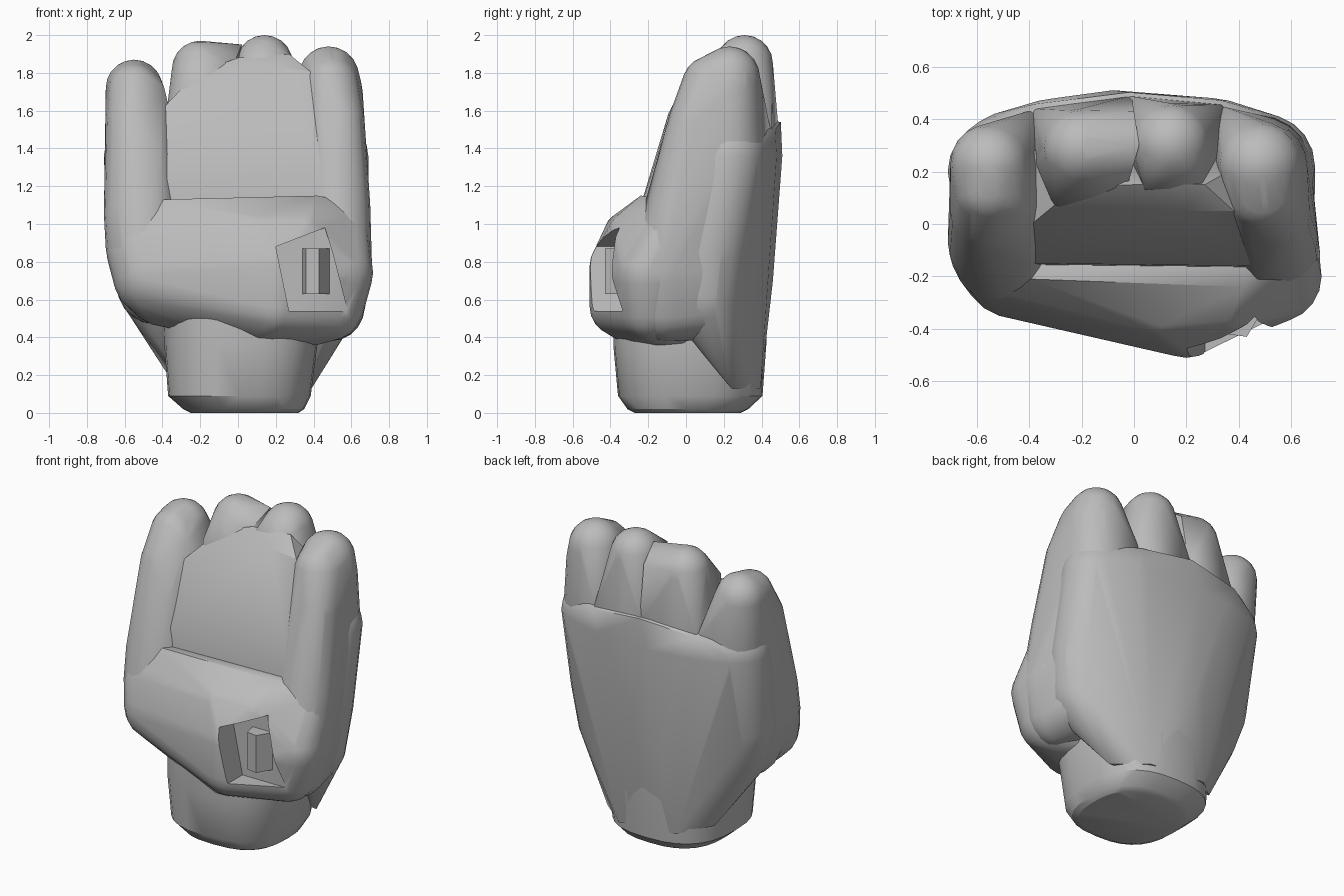
import bpy, bmesh, math

grey = bpy.data.materials.new("plain grey")
grey.diffuse_color = (0.5, 0.5, 0.5, 1)


def ball(x, y, z, r):
    """Points of a sphere."""
    pts = [(x, y, z + r), (x, y, z - r)]
    for i in range(1, 10):
        a = math.pi * i / 10
        for j in range(20):
            b = math.tau * j / 20
            pts.append((x + r * math.sin(a) * math.cos(b),
                        y + r * math.sin(a) * math.sin(b), z + r * math.cos(a)))
    return pts


def ring(z, x0, x1, y0, y1, e=2.6, n=28):
    """Points of a rounded-square section at height z."""
    pts = []
    for i in range(n):
        c, s = math.cos(math.tau * i / n), math.sin(math.tau * i / n)
        pts.append(((x0 + x1) / 2 + (x1 - x0) / 2 * math.copysign(abs(c) ** (2 / e), c),
                    (y0 + y1) / 2 + (y1 - y0) / 2 * math.copysign(abs(s) ** (2 / e), s), z))
    return pts


def hull(name, balls=(), points=()):
    """Convex skin stretched over spheres and corner points."""
    bm = bmesh.new()
    for b in balls:
        for p in ball(*b):
            bm.verts.new(p)
    for p in points:
        bm.verts.new(p)
    bmesh.ops.remove_doubles(bm, verts=bm.verts[:], dist=0.0005)
    bmesh.ops.convex_hull(bm, input=bm.verts[:])
    bmesh.ops.delete(bm, geom=[v for v in bm.verts if not v.link_faces], context='VERTS')
    bmesh.ops.recalc_face_normals(bm, faces=bm.faces[:])
    me = bpy.data.meshes.new(name)
    bm.to_mesh(me)
    bm.free()
    me.materials.append(grey)
    ob = bpy.data.objects.new(name, me)
    bpy.context.collection.objects.link(ob)
    return ob


def activate(ob):
    bpy.ops.object.select_all(action='DESELECT')
    ob.select_set(True)
    bpy.context.view_layer.objects.active = ob


parts = []

# Wrist stump with a bevelled foot
parts.append(hull("wrist", points=ring(0, -0.25, 0.32, -0.27, 0.29)
                  + ring(0.02, -0.29, 0.35, -0.31, 0.33)
                  + ring(0.09, -0.37, 0.385, -0.36, 0.405)
                  + ring(0.36, -0.39, 0.42, -0.385, 0.425)
                  + ring(0.5, -0.39, 0.42, -0.385, 0.43)))

# Back of the hand, tapering down into the wrist
parts.append(hull("hand_back", [
    (-0.51, 0.2, 1.36, 0.2), (-0.47, 0.23, 1.36, 0.2), (-0.3, 0.28, 1.36, 0.2),
    (-0.08, 0.3, 1.36, 0.21), (0.3, 0.28, 1.36, 0.2), (0.49, 0.22, 1.36, 0.2),
    (-0.48, 0.12, 0.85, 0.21), (-0.43, 0.1, 0.66, 0.2), (-0.08, 0.25, 0.7, 0.21),
    (0.48, 0.12, 0.85, 0.21), (0.46, 0.1, 0.62, 0.2)],
    [(-0.39, 0.1, 0.32), (-0.37, 0.24, 0.2), (0.39, 0.24, 0.13), (0.42, 0.1, 0.3),
     (0.2, 0.395, 0.13), (-0.2, 0.39, 0.16), (-0.38, 0.457, 1.5), (0.33, 0.472, 1.5),
     (-0.02, 0.502, 1.54)]))

# Outer fingers, running down both sides of the palm into the hand
parts.append(hull("left_outer_finger", [
    (-0.55, 0.23, 1.72, 0.15), (-0.55, 0.14, 1.71, 0.14), (-0.55, 0.05, 1.54, 0.15),
    (-0.54, -0.07, 1.05, 0.17), (-0.5, 0.2, 1.36, 0.19), (-0.5, -0.1, 0.87, 0.2),
    (-0.44, 0.0, 0.67, 0.2), (-0.47, 0.1, 0.83, 0.2)],
    [(-0.39, 0.03, 1.72), (-0.39, -0.08, 1.5), (-0.41, -0.14, 1.4), (-0.39, -0.21, 1.12),
     (-0.37, 0.44, 1.46)]))
parts.append(hull("right_outer_finger", [
    (0.48, 0.23, 1.78, 0.16), (0.49, 0.22, 1.7, 0.17), (0.49, 0.13, 1.74, 0.15),
    (0.54, 0.04, 1.55, 0.13), (0.55, -0.05, 1.1, 0.15), (0.48, 0.22, 1.38, 0.195),
    (0.54, -0.12, 0.75, 0.17), (0.49, -0.11, 0.56, 0.18), (0.47, 0.1, 0.75, 0.2),
    (0.46, 0.08, 0.58, 0.18)],
    [(0.53, -0.05, 1.65), (0.52, -0.13, 1.4), (0.47, -0.22, 1.1), (0.42, 0.08, 0.38),
     (0.32, 0.455, 1.46)]))

# Middle fingers, widening into the back of the hand
parts.append(hull("left_middle_finger", [
    (-0.2, 0.29, 1.82, 0.15), (-0.2, 0.28, 1.3, 0.2)],
    [(0.02, 0.3, 1.95), (0.0, 0.43, 1.86), (-0.3, 0.07, 1.74),
     (-0.22, 0.05, 1.63), (-0.03, 0.13, 1.83),
     (-0.39, 0.44, 1.46), (-0.01, 0.49, 1.5), (-0.39, 0.2, 1.5)]))
parts.append(hull("right_middle_finger", [
    (0.14, 0.31, 1.85, 0.15), (0.15, 0.28, 1.3, 0.2)],
    [(0.04, 0.13, 1.88), (0.26, 0.14, 1.88),
     (-0.03, 0.49, 1.5), (0.35, 0.455, 1.46), (0.35, 0.25, 1.5)]))

# Flat sloping palm
parts.append(hull("palm", points=[
    (-0.39, 0.0, 1.62), (-0.23, 0.03, 1.63), (0.2, 0.05, 1.83), (0.38, 0.05, 1.81),
    (0.53, 0.0, 1.66), (0.47, -0.16, 1.24), (-0.39, -0.15, 1.24),
    (-0.22, 0.14, 1.8), (0.0, 0.15, 1.88), (0.27, 0.15, 1.9),
    (-0.39, 0.28, 1.62), (0.5, 0.28, 1.62), (-0.39, 0.25, 1.0), (0.47, 0.25, 1.0),
    (-0.39, -0.16, 1.0), (0.47, -0.17, 1.0)]))

# Bulging heel of the hand
heel = hull("palm_heel", [
    (-0.5, -0.1, 0.87, 0.2), (-0.45, -0.15, 0.72, 0.21), (-0.4, -0.12, 0.65, 0.19),
    (0.5, -0.05, 0.78, 0.2), (0.54, -0.2, 0.74, 0.175), (0.49, -0.19, 0.56, 0.175),
    (0.2, -0.36, 0.78, 0.15), (0.2, -0.36, 0.56, 0.15), (0.15, -0.28, 0.5, 0.14),
    (0.1, -0.33, 0.96, 0.1), (0.35, -0.31, 0.96, 0.1), (0.55, -0.08, 0.98, 0.14)],
    [(-0.39, -0.21, 1.13), (0.42, -0.24, 1.15), (-0.39, -0.1, 1.12), (0.42, -0.1, 1.14),
     (-0.55, -0.18, 1.06), (0.05, -0.32, 0.36), (0.42, -0.15, 0.36), (0.38, 0.02, 0.36)])
parts.append(heel)

# Opening cut into the heel
outline = [(0.2, 0.88), (0.46, 0.98), (0.5, 0.85), (0.58, 0.54), (0.27, 0.54)]
cutter = hull("opening_cutter", points=[(x, y, z) for x, z in outline for y in (-0.7, -0.34)])
cutter.hide_render = True
cut = heel.modifiers.new("opening", 'BOOLEAN')
cut.operation = 'DIFFERENCE'
cut.solver = 'EXACT'
cut.object = cutter
activate(heel)
bpy.ops.object.modifier_apply(modifier=cut.name)
bpy.data.objects.remove(cutter, do_unlink=True)

# Small block seen inside the opening
parts.append(hull("opening_block", points=[
    (x, y, z) for x, y in ((0.34, -0.33), (0.36, -0.42), (0.43, -0.43), (0.49, -0.33))
    for z in (0.63, 0.87)]))

# Smooth the rounded skin and keep the creases
for ob in parts:
    activate(ob)
    bpy.ops.object.shade_smooth_by_angle(angle=math.radians(30))
